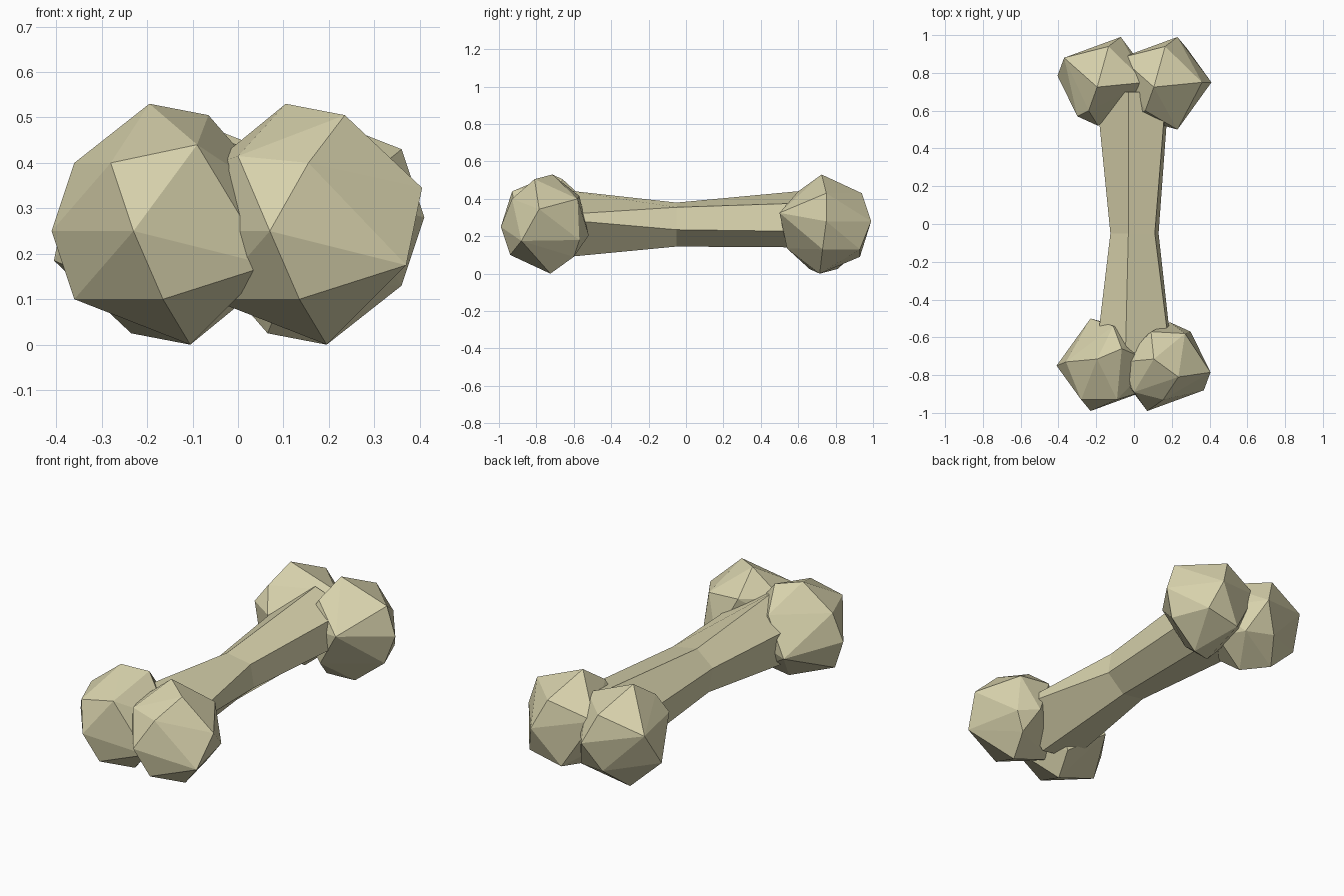
import bpy
import bmesh
from mathutils import Vector

cube = bpy.data.objects.get("Cube")
if cube:
    bpy.data.objects.remove(cube, do_unlink=True)

# Single ivory colour
ivory = bpy.data.materials.new("ivory")
ivory.use_nodes = True
colour = (0.68, 0.64, 0.41, 1.0)
ivory.diffuse_color = colour
bsdf = ivory.node_tree.nodes["Principled BSDF"]
bsdf.inputs["Base Color"].default_value = colour
bsdf.inputs["Roughness"].default_value = 0.8


def finish(bm, name):
    bmesh.ops.recalc_face_normals(bm, faces=bm.faces)
    mesh = bpy.data.meshes.new(name)
    bm.to_mesh(mesh)
    bm.free()
    mesh.materials.append(ivory)
    obj = bpy.data.objects.new(name, mesh)
    bpy.context.collection.objects.link(obj)
    return obj


def knob(name, centre, corners, sign):
    """Faceted knob: hull of chunky corners, point-reflected when sign is -1."""
    bm = bmesh.new()
    for corner in corners:
        bm.verts.new(Vector(centre) + sign * Vector(corner))
    result = bmesh.ops.convex_hull(bm, input=bm.verts)
    loose = [v for v in bm.verts if not v.link_faces]
    bmesh.ops.delete(bm, geom=loose, context="VERTS")
    return finish(bm, name)


# Knob corners, relative to the knob centre
shared = [
    (-.045, .035, .265), (.045, .025, -.265), (-.08, -.24, -.015),
    (-.015, -.19, -.165), (.22, -.13, -.09), (-.26, 0, -.015),
    (-.21, 0, -.165), (.09, .15, -.175),
]
right_corners = shared + [
    (-.13, -.18, .135), (.06, -.18, .175), (-.21, .02, .135),
    (.085, .09, .24), (-.08, .25, -.06), (.04, .21, .13),
    (.25, .02, .05), (.17, .18, -.03),
]
left_corners = shared + [
    (.085, -.06, .24), (.005, -.18, .135), (.255, -.035, .08),
    (.15, .18, -.085), (.12, .17, .135), (.04, .23, -.06),
    (-.21, .02, .13), (-.06, .18, .15), (-.15, -.14, .15),
]

# Each back knob reflects the front knob diagonally opposite
knob("front_right_knob", (-.15, -.75, .265), right_corners, 1)
knob("front_left_knob", (.15, -.75, .265), left_corners, 1)
knob("back_left_knob", (.15, .75, .265), right_corners, -1)
knob("back_right_knob", (-.15, .75, .265), left_corners, -1)

# Shaft: six-sided sections, narrow in the middle
sections = [
    (-.68, [(-.045, .45), (.19, .315), (.2, .29), (.04, .085), (-.17, .12), (-.2, .32)]),
    (-.05, [(-.03, .38), (.11, .355), (.13, .235), (.03, .145), (-.1, .165), (-.125, .3)]),
    (.7, [(-.03, .45), (.17, .38), (.185, .225), (.04, .14), (-.17, .155), (-.2, .33)]),
]
bm = bmesh.new()
rings = [[bm.verts.new((x, y, z)) for x, z in ring] for y, ring in sections]
for near, far in zip(rings, rings[1:]):
    for i in range(len(near)):
        j = (i + 1) % len(near)
        bm.faces.new((near[i], near[j], far[j], far[i]))
bm.faces.new(rings[0])
bm.faces.new(rings[-1])
finish(bm, "shaft")
